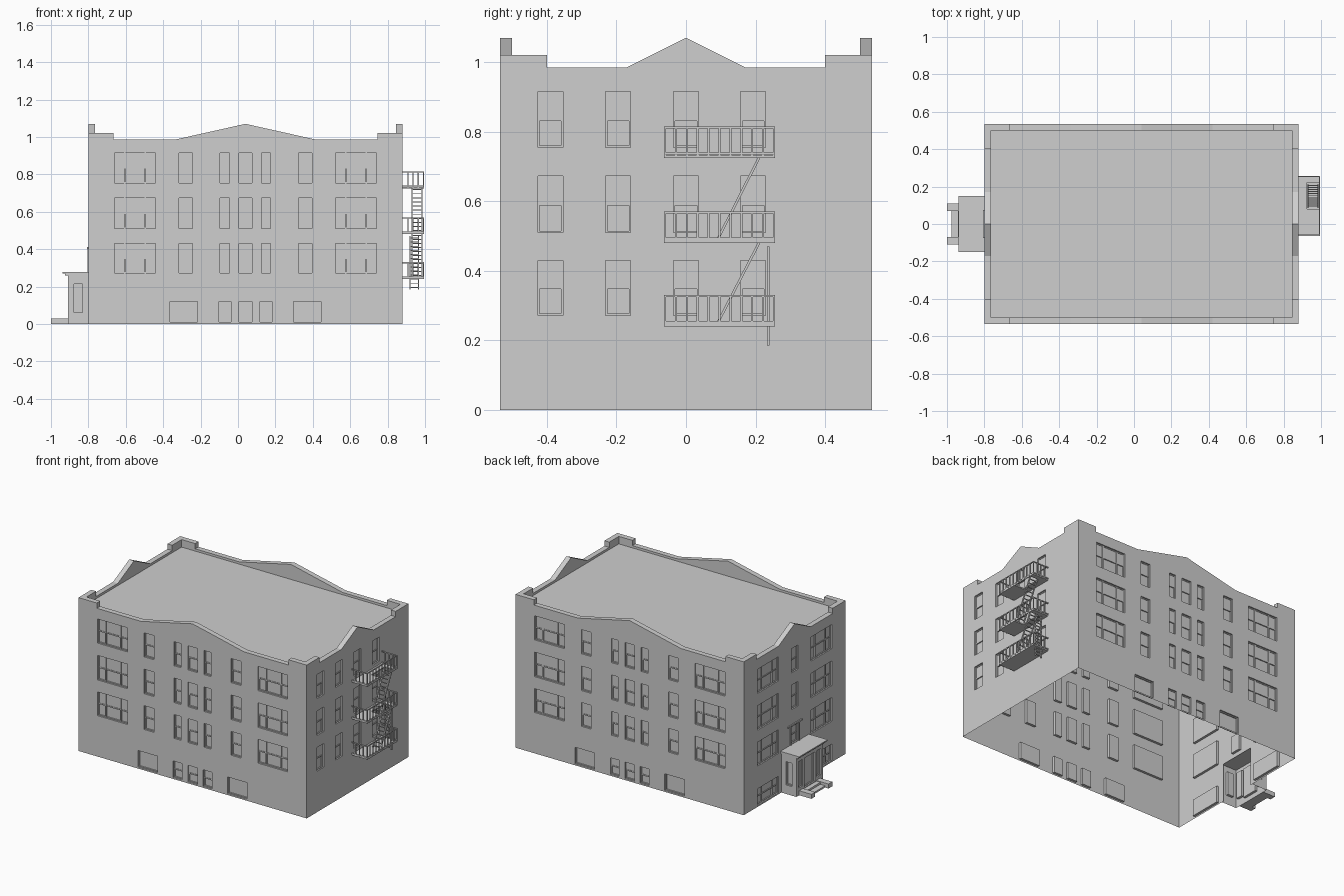
import bpy, bmesh
from mathutils import Vector, Matrix

if "Cube" in bpy.data.objects:
    bpy.data.objects.remove(bpy.data.objects["Cube"])

grey = bpy.data.materials.new("plain_grey")
grey.use_nodes = True
grey.diffuse_color = (0.62, 0.62, 0.62, 1)
grey.node_tree.nodes["Principled BSDF"].inputs["Base Color"].default_value = (0.62, 0.62, 0.62, 1)

UP = Vector((0, 0, 1))
CX, HX, HY, ROOF, THICK = 0.04, 0.84, 0.535, 0.97, 0.035


def finish(name, bm):
    mesh = bpy.data.meshes.new(name)
    bm.to_mesh(mesh)
    bm.free()
    mesh.materials.append(grey)
    obj = bpy.data.objects.new(name, mesh)
    bpy.context.collection.objects.link(obj)
    return obj


def box(bm, lo, hi):
    lo, hi = Vector(lo), Vector(hi)
    size = hi - lo
    m = Matrix.Translation((lo + hi) / 2) @ Matrix.Diagonal((*[abs(s) for s in size], 1))
    bmesh.ops.create_cube(bm, size=1, matrix=m)


def bar(bm, p, q, w=0.006):
    p, q = Vector(p), Vector(q)
    d = q - p
    m = Matrix.Translation((p + q) / 2) @ d.to_track_quat('Z', 'Y').to_matrix().to_4x4()
    bmesh.ops.create_cube(bm, size=1, matrix=m @ Matrix.Diagonal((w, w, d.length, 1)))


def wall(name, origin, u, half, top, windows):
    """Flat wall with recessed windows given as (centre, width, z0, z1, style)."""
    origin, u = Vector(origin), Vector(u)
    n = u.cross(UP)
    bm = bmesh.new()

    def pt(a, z, depth=0):
        return origin + u * a + UP * z - n * depth

    def quad(*pts):
        bm.faces.new([bm.verts.new(p) for p in pts])

    def pane(a, b, z0, z1, d):
        quad(pt(a, z0, d), pt(b, z0, d), pt(b, z1, d), pt(a, z1, d))

    holes = [(c - w / 2, c + w / 2, z0, z1, s) for c, w, z0, z1, s in windows]
    us = sorted({-half, half, *[round(v, 4) for h in holes for v in h[:2]]})
    zs = sorted({0, top, *[v for h in holes for v in h[2:4]]})
    for a, b in zip(us, us[1:]):
        for c, d in zip(zs, zs[1:]):
            mu, mz = (a + b) / 2, (c + d) / 2
            if not any(h[0] < mu < h[1] and h[2] < mz < h[3] for h in holes):
                pane(a, b, c, d, 0)

    for a, b, c, d, style in holes:
        if style == "open":
            continue
        deep, mid = 0.016, (c + d) / 2
        ring = [(a, c), (b, c), (b, d), (a, d)]
        for p, q in zip(ring, ring[1:] + ring[:1]):
            quad(pt(*p), pt(*q), pt(*q, deep), pt(*p, deep))
        pane(a, b, c, d, deep)
        if style in ("sash", "wide"):
            # meeting rail and forward upper sash
            box(bm, pt(a, mid, deep), pt(b, d, deep - 0.004))
            box(bm, pt(a, mid - 0.004, deep), pt(b, mid + 0.004, deep - 0.007))
        if style == "wide":
            for f in (0.25, 0.75):
                m = a + (b - a) * f
                box(bm, pt(m - 0.004, c, deep), pt(m + 0.004, d, deep - 0.009))
        # frame around the pane
        for e, s in ((a, 1), (b, -1)):
            box(bm, pt(e, c, deep), pt(e + s * 0.005, d, deep - 0.007))
        for e, s in ((c, 1), (d, -1)):
            box(bm, pt(a, e, deep), pt(b, e + s * 0.005, deep - 0.007))
    return finish(name, bm)


# Window layouts
ROWS = [(0.272, 0.43), (0.51, 0.673), (0.755, 0.915)]
LOW = (0.01, 0.12)
long_side = []
for z in ROWS:
    for s in (-1, 1):
        long_side += [(s * 0.59, 0.22, *z, "wide"), (s * 0.32, 0.072, *z, "sash"),
                      (s * 0.11, 0.05, *z, "sash")]
    long_side.append((0, 0.07, *z, "sash"))
for s in (-1, 1):
    long_side += [(s * 0.33, 0.145, *LOW, "plain"), (s * 0.11, 0.065, *LOW, "sash")]
long_side.append((0, 0.07, *LOW, "sash"))
right_side = [(c, 0.072, *z, "sash") for z in ROWS for c in (-0.39, -0.195, 0, 0.193)]
left_side = [(s * 0.28, 0.22, *z, "wide") for z in ROWS + [LOW] for s in (-1, 1)]
left_side += [(0, 0.07, *z, "sash") for z in ROWS[1:]]
left_side += [(0, 0.07, 0.282, 0.395, "sash"), (0, 0.25, 0, 0.255, "open")]

# Main walls
wall("front_wall", (CX, -HY, 0), (1, 0, 0), HX, ROOF, long_side)
wall("back_wall", (CX, HY, 0), (-1, 0, 0), HX, ROOF, long_side)
wall("right_end_wall", (CX + HX, 0, 0), (0, 1, 0), HY, ROOF, right_side)
wall("left_end_wall", (CX - HX, 0, 0), (0, -1, 0), HY, ROOF, left_side)

# Flat roof
bm = bmesh.new()
bmesh.ops.create_grid(bm, x_segments=1, y_segments=1, size=1,
                      matrix=Matrix.Translation((CX, 0, ROOF)) @ Matrix.Diagonal((HX - THICK, HY - THICK, 1, 1)))
finish("roof_deck", bm)


def parapet(name, origin, u, half, step, slope):
    """Stepped parapet with raised ends and a gabled middle."""
    origin, u = Vector(origin), Vector(u)
    left = [(-half, ROOF), (-half, 1.02), (-step, 1.02), (-step, 0.985), (-slope, 0.985)]
    prof = left + [(0, 1.07)] + [(-a, z) for a, z in reversed(left)]
    bm = bmesh.new()
    face = bm.faces.new([bm.verts.new(origin + u * a + UP * z) for a, z in prof])
    out = bmesh.ops.extrude_face_region(bm, geom=[face])
    moved = [v for v in out["geom"] if isinstance(v, bmesh.types.BMVert)]
    bmesh.ops.translate(bm, verts=moved, vec=-u.cross(UP) * THICK)
    bmesh.ops.recalc_face_normals(bm, faces=bm.faces)
    finish(name, bm)


for s, a, b in ((-1, "front", "left_end"), (1, "back", "right_end")):
    parapet(a + "_parapet", (CX, s * HY, 0), (-s, 0, 0), HX, 0.705, 0.38)
    parapet(b + "_parapet", (CX + s * HX, 0, 0), (0, s, 0), HY - THICK, 0.40, 0.17)

# Entrance porch
wx = CX - HX
px = -0.91
wall("porch_front", (px, 0, 0), (0, -1, 0), 0.14, 0.265,
     [(0, 0.11, 0.03, 0.225, "plain"), (-0.095, 0.045, 0.05, 0.225, "plain"),
      (0.095, 0.045, 0.05, 0.225, "plain")])
for s, label in ((-1, "front"), (1, "back")):
    wall("porch_side_" + label, ((px + wx) / 2, s * 0.14, 0), (-s, 0, 0), (wx - px) / 2, 0.265,
         [(0, 0.045, 0.06, 0.215, "plain")])
bm = bmesh.new()
box(bm, (-0.925, -0.145, 0.258), (wx, 0.145, 0.27))
box(bm, (-0.938, -0.15, 0.27), (wx, 0.15, 0.278))
finish("porch_roof", bm)

# Entrance steps with side blocks
bm = bmesh.new()
for s in (-1, 1):
    box(bm, (-1, s * 0.07, 0), (px, s * 0.11, 0.03))
box(bm, (-0.975, -0.07, 0), (px, 0.07, 0.012))
box(bm, (-0.94, -0.07, 0.012), (px, 0.07, 0.025))
finish("entrance_steps", bm)

# Ledge over the porch window
bm = bmesh.new()
box(bm, (wx - 0.007, -0.075, 0.402), (wx, 0.075, 0.412))
for s in (-1, 1):
    box(bm, (wx - 0.005, s * 0.04, 0.278), (wx, s * 0.05, 0.402))
finish("porch_window_trim", bm)

# Fire escape
x0, x1, y0, y1 = CX + HX, 0.995, -0.06, 0.253
sx0, sx1 = 0.93, 0.984
LEVELS = [0.24, 0.48, 0.725]
platforms, rails, stairs = bmesh.new(), bmesh.new(), bmesh.new()
for i, z in enumerate(LEVELS):
    t = z + 0.008
    if i == 0:
        box(platforms, (x0, y0, z), (x1, y1, t))
    else:
        # floor with a stair opening
        box(platforms, (x0, y0, z), (sx0 - 0.005, y1, t))
        box(platforms, (sx0 - 0.005, y0, z), (x1, 0.08, t))
        box(platforms, (sx0 - 0.005, 0.222, z), (x1, y1, t))
        box(platforms, (sx1 + 0.005, 0.08, z), (x1, 0.222, t))
    e = x1 - 0.003
    for h in (z + 0.012, z + 0.087):
        bar(rails, (e, y0, h), (e, y1, h))
        for y in (y0, y1):
            bar(rails, (x0, y, h), (x1, y, h))
    for k in range(11):
        y = y0 + (y1 - y0) * k / 10
        bar(rails, (e, y, z), (e, y, z + 0.087))
    for k in range(1, 4):
        x = x0 + (e - x0) * k / 4
        for y in (y0, y1):
            bar(rails, (x, y, z), (x, y, z + 0.087))


def ladder(p, q, xa, xb, rungs):
    p, q = Vector(p), Vector(q)
    for x in (xa, xb):
        off = Vector((x, 0, 0))
        bar(stairs, p + off, q + off, 0.007)
    for k in range(rungs):
        c = p.lerp(q, (k + 0.5) / rungs)
        bar(stairs, c + Vector((xa, 0, 0)), c + Vector((xb, 0, 0)), 0.005)


for lo, hi in zip(LEVELS, LEVELS[1:]):
    ladder((0, 0.09, lo + 0.008), (0, 0.212, hi + 0.004), sx0, sx1, 11)
ladder((0, 0.236, 0.185), (0, 0.236, 0.47), 0.92, 0.965, 13)
finish("escape_platforms", platforms)
finish("escape_railings", rails)
finish("escape_stairs", stairs)
